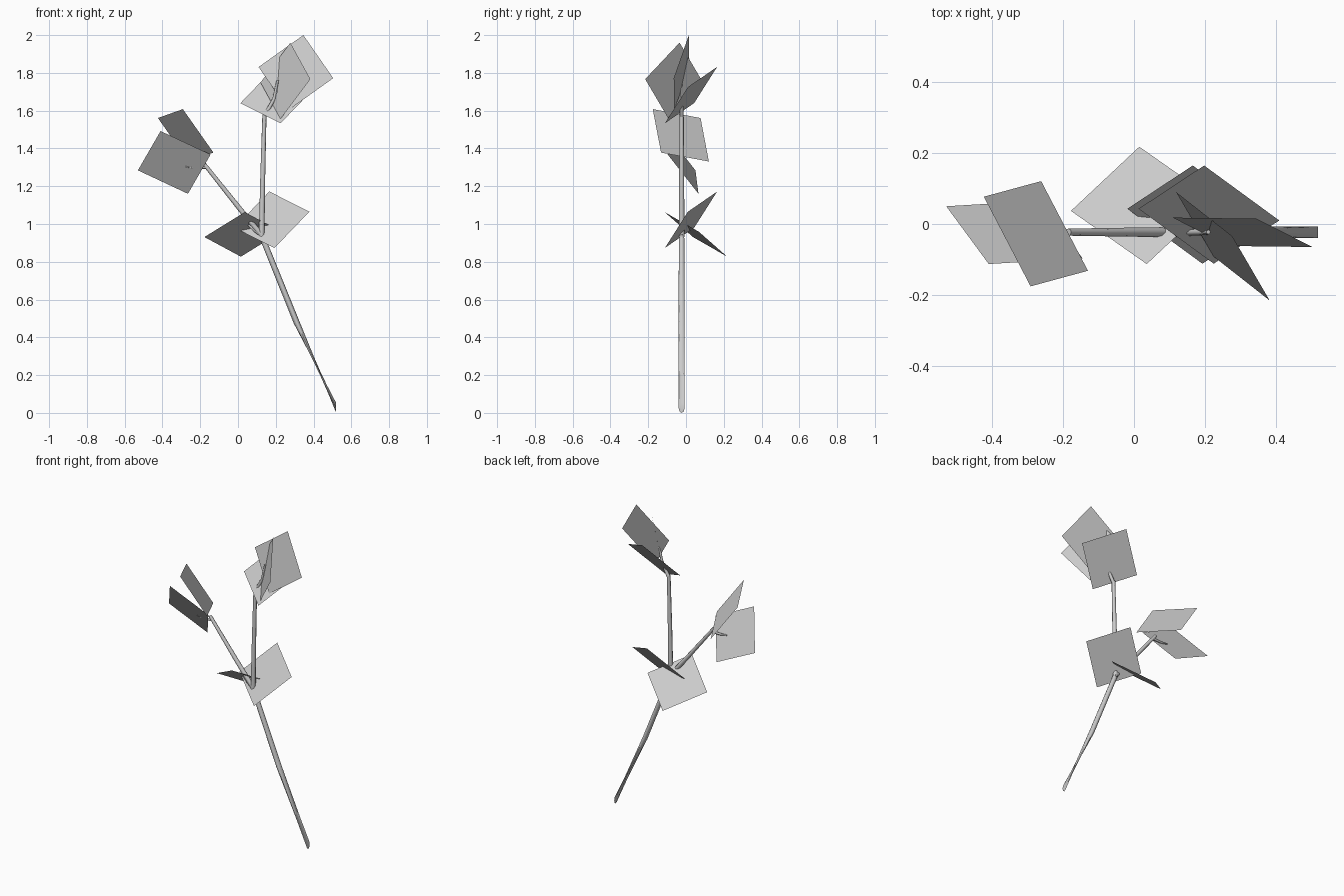
import bpy, bmesh, math
from mathutils import Vector

cube = bpy.data.objects.get("Cube")
if cube:
    bpy.data.objects.remove(cube, do_unlink=True)

grey = bpy.data.materials.new("pale_grey")
grey.use_nodes = True
colour = (0.6, 0.6, 0.6, 1)
grey.diffuse_color = colour
grey.node_tree.nodes["Principled BSDF"].inputs["Base Color"].default_value = colour

STEM_Y = -0.023
SIDES = 8


def finish(name, bm):
    mesh = bpy.data.meshes.new(name)
    bm.to_mesh(mesh)
    bm.free()
    mesh.materials.append(grey)
    obj = bpy.data.objects.new(name, mesh)
    bpy.context.collection.objects.link(obj)
    return obj


def stem(name, path, slanted_foot=False):
    """Tapered tube through (x, z, radius) points in the stem plane."""
    bm = bmesh.new()
    points = [Vector((x, STEM_Y, z)) for x, z, r in path]
    rings = []
    for i, (x, z, r) in enumerate(path):
        along = (points[min(i + 1, len(path) - 1)] - points[max(i - 1, 0)]).normalized()
        across = Vector((along.z, 0, -along.x)) * r
        if slanted_foot and i == 0:
            across = Vector((0, 0, -z))
        ring = []
        for k in range(SIDES):
            a = math.tau * k / SIDES
            ring.append(bm.verts.new(points[i] + across * math.cos(a) + Vector((0, r, 0)) * math.sin(a)))
        rings.append(ring)
    for low, high in zip(rings, rings[1:]):
        for k in range(SIDES):
            n = (k + 1) % SIDES
            bm.faces.new((low[k], low[n], high[n], high[k]))
    bm.faces.new(rings[0][::-1])
    bm.faces.new(rings[-1])
    bmesh.ops.recalc_face_normals(bm, faces=bm.faces)
    obj = finish(name, bm)
    bpy.ops.object.select_all(action="DESELECT")
    obj.select_set(True)
    bpy.context.view_layer.objects.active = obj
    bpy.ops.object.shade_smooth_by_angle(angle=math.radians(50))


def leaf(name, a, b, c, shift=(0, 0, 0)):
    """Flat square card from three consecutive corners."""
    a, b, c = (Vector(p) + Vector(shift) for p in (a, b, c))
    bm = bmesh.new()
    bm.faces.new([bm.verts.new(p) for p in (a, b, c, a + c - b)])
    finish(name, bm)


# Trunk, two branches and their twigs
stem("trunk", [(0.52, 0.026, 0.016), (0.31, 0.48, 0.016), (0.13, 0.925, 0.015)], True)
stem("upright_branch", [(0.125, 0.93, 0.015), (0.131, 1.25, 0.013), (0.14, 1.58, 0.011)])
stem("side_branch", [(0.13, 0.935, 0.014), (0.01, 1.08, 0.013), (-0.185, 1.325, 0.01)])
stem("top_twig", [(0.14, 1.57, 0.011), (0.19, 1.66, 0.009), (0.21, 1.76, 0.006)])
stem("side_twig", [(-0.17, 1.3, 0.008), (-0.23, 1.298, 0.007), (-0.277, 1.304, 0.004)])
stem("middle_twig", [(0.13, 0.94, 0.012), (0.09, 0.965, 0.009), (0.055, 0.995, 0.005)])

# Leaves at the fork, with the front one repeated below the crown
front_leaf = ((0.166, 0.165, 1.172), (0.378, 0.01, 1.065), (0.193, -0.112, 0.873))
leaf("fork_front_leaf", *front_leaf)
leaf("crown_lower_leaf", *front_leaf, shift=(0.032, 0, 0.66))
leaf("fork_back_leaf", (0.015, 0.218, 0.827), (-0.178, 0.037, 0.931), (0.036, -0.113, 1.063))

# Crown leaves
leaf("crown_tall_leaf", (0.346, 0.015, 2.0), (0.504, -0.065, 1.772), (0.267, -0.062, 1.603))
leaf("crown_front_leaf", (0.277, -0.034, 1.96), (0.383, -0.216, 1.767), (0.225, -0.092, 1.556))

# Side branch leaves
leaf("side_lower_leaf", (-0.41, -0.113, 1.492), (-0.145, -0.097, 1.368), (-0.265, 0.066, 1.16))
leaf("side_upper_leaf", (-0.424, 0.077, 1.561), (-0.292, -0.176, 1.608), (-0.13, -0.132, 1.378))
